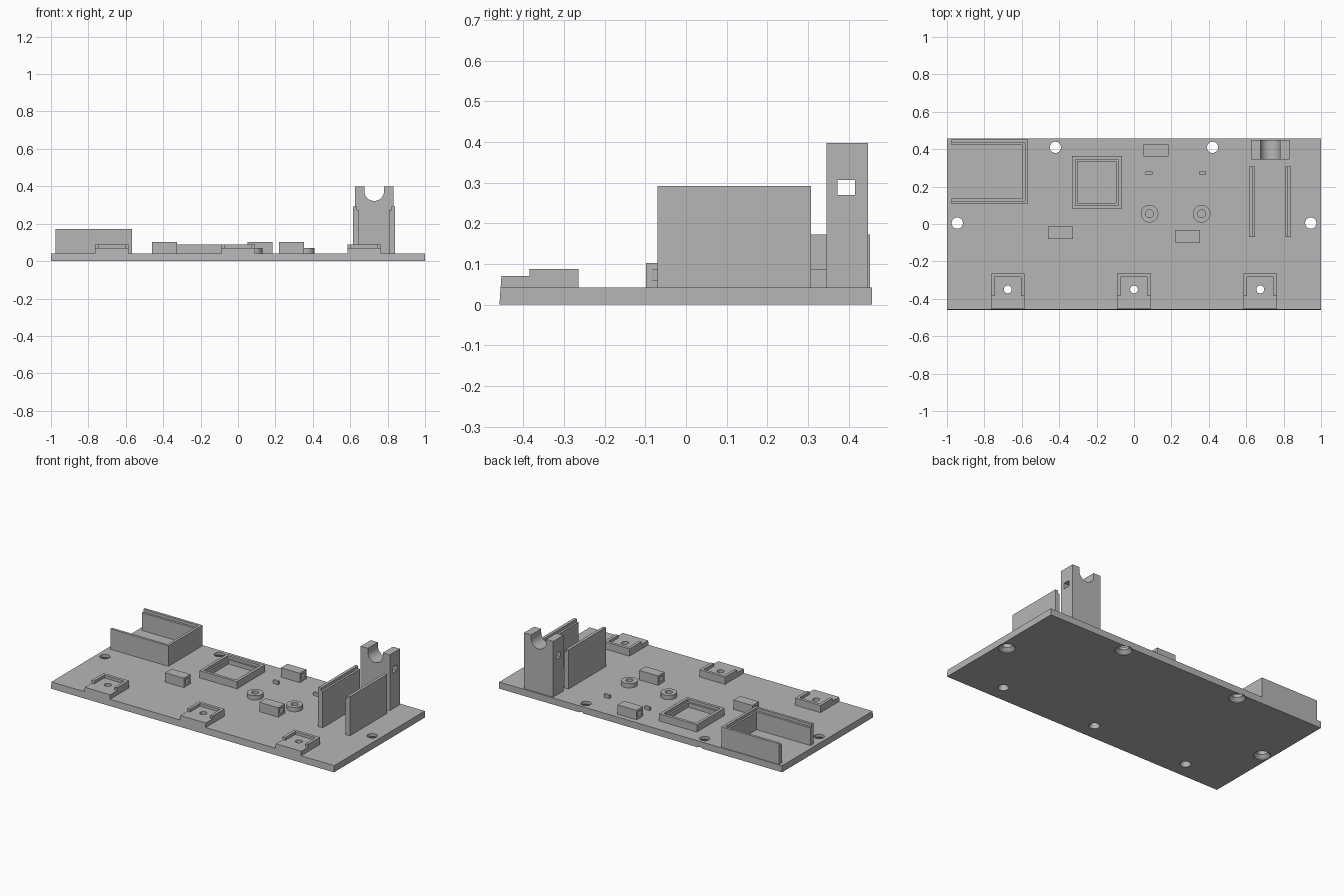
import bpy, bmesh, math

old = bpy.data.objects.get("Cube")
if old:
    bpy.data.objects.remove(old, do_unlink=True)

grey = bpy.data.materials.new("light grey plastic")
grey.use_nodes = True
grey.diffuse_color = (0.47, 0.47, 0.47, 1)
grey.node_tree.nodes["Principled BSDF"].inputs["Base Color"].default_value = grey.diffuse_color

TOP = 0.042     # top of the base plate
LIP = 0.018     # height of every rebated lip
BIG = 0.1       # overshoot for open-ended cuts


def finish(name, bm):
    bmesh.ops.recalc_face_normals(bm, faces=bm.faces[:])
    mesh = bpy.data.meshes.new(name)
    bm.to_mesh(mesh)
    bm.free()
    mesh.materials.append(grey)
    obj = bpy.data.objects.new(name, mesh)
    bpy.context.collection.objects.link(obj)
    return obj


def extrude_x(name, profile, x0, x1):
    """Closed y-z profile pulled from x0 to x1."""
    bm = bmesh.new()
    face = bm.faces.new([bm.verts.new((x0, y, z)) for y, z in profile])
    new = bmesh.ops.extrude_face_region(bm, geom=[face])["geom"]
    moved = [v for v in new if isinstance(v, bmesh.types.BMVert)]
    bmesh.ops.translate(bm, verts=moved, vec=(x1 - x0, 0, 0))
    return finish(name, bm)


def block(name, x0, x1, y0, y1, z0, z1):
    return extrude_x(name, [(y0, z0), (y1, z0), (y1, z1), (y0, z1)], x0, x1)


def turned(name, x, y, profile, sides=32):
    """Solid of revolution from (radius, z) rings, capped at both ends."""
    bm = bmesh.new()
    rings = []
    for r, z in profile:
        angles = [2 * math.pi * i / sides for i in range(sides)]
        rings.append([bm.verts.new((x + r * math.cos(a), y + r * math.sin(a), z)) for a in angles])
    for low, high in zip(rings, rings[1:]):
        for i in range(sides):
            j = (i + 1) % sides
            bm.faces.new((low[i], low[j], high[j], high[i]))
    bm.faces.new(rings[0][::-1])
    bm.faces.new(rings[-1])
    return finish(name, bm)


def cut(obj, *cutters):
    """Subtract the cutters, bake the result and remove them."""
    for c in cutters:
        mod = obj.modifiers.new("cut", "BOOLEAN")
        mod.operation, mod.solver, mod.object = "DIFFERENCE", "EXACT", c
    graph = bpy.context.evaluated_depsgraph_get()
    baked = bpy.data.meshes.new_from_object(obj.evaluated_get(graph))
    obj.modifiers.clear()
    obj.data = baked
    for c in cutters:
        bpy.data.objects.remove(c, do_unlink=True)


def smooth(obj):
    bpy.ops.object.select_all(action="DESELECT")
    obj.select_set(True)
    bpy.context.view_layer.objects.active = obj
    bpy.ops.object.shade_smooth_by_angle(angle=math.radians(30))


def screw_hole(x, y, r, head):
    return turned("hole_cutter", x, y, [(head, -0.01), (head, 0.004), (r, 0.024), (r, BIG * 2)])


# Base plate with countersunk screw holes and a drafted front edge
mount_xs = (-0.675, 0, 0.675)
MOUNT_Y = -0.35
plate = extrude_x("base_plate", [(-0.459, 0), (0.458, 0), (0.458, TOP), (-0.456, TOP)], -1, 1)
screws = [(s * 0.42, 0.41) for s in (-1, 1)] + [(s * 0.945, 0.005) for s in (-1, 1)]
cut(plate, *[screw_hole(x, y, 0.03, 0.05) for x, y in screws],
    *[screw_hole(x, MOUNT_Y, 0.021, 0.032) for x in mount_xs])
smooth(plate)

# Three stepped mounts along the front, each with a recessed seat
for x, side in zip(mount_xs, ("right", "middle", "left")):
    seat = 0.07
    mount = extrude_x(side + "_mount", [(-0.456, TOP), (-0.265, TOP), (-0.265, seat + LIP),
                                        (-0.385, seat + LIP), (-0.385, seat), (-0.454, seat)],
                      x - 0.09, x + 0.09)
    cut(mount, block("seat_cutter", x - 0.071, x + 0.071, -0.5, -0.284, seat, BIG * 2),
        screw_hole(x, MOUNT_Y, 0.021, 0.032))
    smooth(mount)

# Open-ended tray with a rebated rim
tray = block("corner_tray", -0.975, -0.567, 0.107, 0.453, TOP, 0.173)
cut(tray, block("inner_cutter", -1.1, -0.596, 0.137, 0.423, TOP - BIG, 0.3),
    block("rim_cutter", -1.1, -0.584, 0.123, 0.437, 0.173 - LIP, 0.3))

# Square frame with a rebated rim
frame = block("square_frame", -0.331, -0.065, 0.082, 0.363, TOP, 0.088)
cut(frame, block("inner_cutter", -0.301, -0.095, 0.112, 0.333, TOP - BIG, 0.3),
    block("rim_cutter", -0.312, -0.084, 0.1, 0.344, 0.088 - LIP, 0.3))

# Small blocks with a square tunnel along x
for name, x, y in (("right_tunnel_block", -0.393, -0.047), ("left_tunnel_block", 0.287, -0.065),
                   ("back_tunnel_block", 0.118, 0.393)):
    body = block(name, x - 0.067, x + 0.067, y - 0.033, y + 0.033, TOP, 0.102)
    cut(body, block("tunnel_cutter", x - BIG, x + BIG, y - 0.017, y + 0.017, 0.06, 0.086))

# Pair of ring bosses, each with a small stud behind it
for side, x in (("right", 0.083), ("left", 0.362)):
    ring = turned(side + "_ring_boss", x, 0.055, [(0.047, TOP), (0.047, 0.07)])
    cut(ring, turned("bore_cutter", x, 0.055, [(0.021, TOP - BIG), (0.021, 0.2)]))
    smooth(ring)
    sx = x - 0.003 if side == "right" else x + 0.004
    block(side + "_stud", sx - 0.019, sx + 0.019, 0.264, 0.28, TOP, 0.062)

# Two facing upright walls with a rebate on their inner edges
MID = 0.728
for side, s in (("right", -1), ("left", 1)):
    x0, x1 = sorted((MID + s * 0.08, MID + s * 0.112))
    wall = block(side + "_upright_wall", x0, x1, -0.07, 0.307, TOP, 0.292)
    c0, c1 = sorted((MID, MID + s * 0.093))
    cut(wall, block("rebate_cutter", c0, c1, -0.2, 0.4, 0.292 - LIP, 0.4))

# Tall post with a rounded cradle on top and a square cross hole
post = block("cradle_post", MID - 0.103, MID + 0.103, 0.346, 0.448, TOP, 0.398)
cradle = turned("cradle_cutter", 0, 0, [(0.053, 0.2), (0.053, 0.6)], 48)
cradle.rotation_euler.x = -math.pi / 2
cradle.location = (MID, 0, 0.375)
cut(post, cradle, block("slot_cutter", MID - 0.053, MID + 0.053, 0.2, 0.6, 0.375, 0.5),
    block("cross_hole_cutter", 0.5, 0.95, 0.373, 0.416, 0.27, 0.307))
smooth(post)
